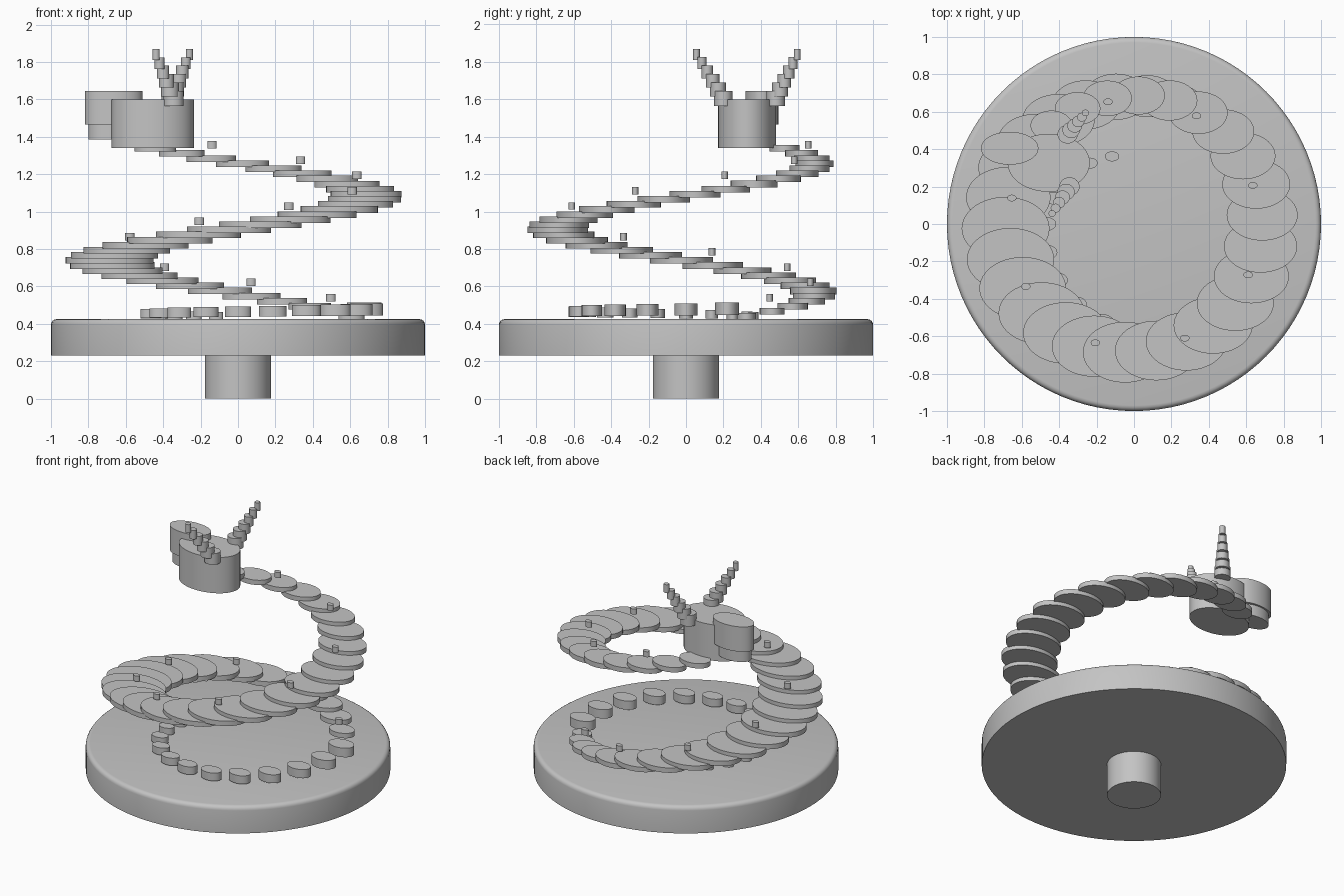
import bpy, bmesh
from math import radians, sin, cos
from mathutils import Matrix, Vector

cube = bpy.data.objects.get("Cube")
if cube:
    bpy.data.objects.remove(cube, do_unlink=True)

grey = bpy.data.materials.new("plain grey")
grey.use_nodes = True
COLOUR = (0.55, 0.55, 0.55, 1)
grey.diffuse_color = COLOUR
grey.node_tree.nodes["Principled BSDF"].inputs["Base Color"].default_value = COLOUR


def add_drum(bm, centre, rx, ry, height, sides=40):
    """Add one closed elliptical cylinder to the mesh."""
    matrix = Matrix.Translation(centre) @ Matrix.Diagonal((rx, ry, height, 1))
    return bmesh.ops.create_cone(bm, cap_ends=True, segments=sides, radius1=1,
                                 radius2=1, depth=1, matrix=matrix)["verts"]


def finish(name, bm):
    mesh = bpy.data.meshes.new(name)
    bm.to_mesh(mesh)
    bm.free()
    mesh.materials.append(grey)
    obj = bpy.data.objects.new(name, mesh)
    bpy.context.collection.objects.link(obj)
    bpy.ops.object.select_all(action="DESELECT")
    obj.select_set(True)
    bpy.context.view_layer.objects.active = obj
    bpy.ops.object.shade_smooth_by_angle(angle=radians(35))


def drums(name, items, sides=40):
    """Make one object from (centre, rx, ry, height) items."""
    bm = bmesh.new()
    for item in items:
        add_drum(bm, *item, sides=sides)
    finish(name, bm)


def lerp(a, b, t):
    return a + (b - a) * t


def polar(degrees, r, z):
    a = radians(degrees)
    return Vector((r * cos(a), r * sin(a), z))


def coil_height(degrees):
    return 0.56 + 0.175 * (degrees - 90) / 90


# Body half-width at each angle along the coil
WIDTHS = [(28, .07), (90, .165), (180, .235), (270, .225), (360, .192), (450, .14), (492, .11)]


def body_width(degrees):
    for (a, wa), (b, wb) in zip(WIDTHS, WIDTHS[1:]):
        if degrees <= b:
            return lerp(wa, wb, (degrees - a) / (b - a))
    return WIDTHS[-1][1]


# Round base with softened top rim, on a stem
bm = bmesh.new()
add_drum(bm, (0, 0, 0.3275), 1, 1, 0.195, sides=96)
rim = [e for e in bm.edges if all(v.co.z > 0.4 for v in e.verts)]
bmesh.ops.bevel(bm, geom=rim, offset=0.03, segments=4, profile=0.5, affect="EDGES")
finish("base", bm)
drums("stem", [((0, 0, 0.12), 0.177, 0.177, 0.24)], sides=64)

# Tail segments spiralling outwards on the base
tail = []
for i in range(16):
    t = i / 15
    rx = lerp(0.038, 0.092, t)
    centre = polar(108 + 18 * i, lerp(0.38, 0.71, t), lerp(0.443, 0.48, t))
    tail.append((centre, rx, rx * 0.7, lerp(0.04, 0.066, t)))
drums("tail", tail)

# Rising coil of overlapping body discs
body = []
for i in range(34):
    angle = 28 + 14 * i
    rx = body_width(angle)
    body.append((polar(angle, 0.687, coil_height(angle)), rx, rx * 0.72, 0.035))
drums("body", body, sides=48)

# Small spines above every third disc
spines = [(polar(42 * k, 0.668, coil_height(42 * k) + 0.073), 0.025, 0.018, 0.04)
          for k in range(1, 12)]
drums("spines", spines, sides=20)

# Head and jaws
drums("head", [((-0.456, 0.327, 1.47), 0.22, 0.155, 0.26)], sides=56)
drums("upper_jaw", [((-0.665, 0.405, 1.555), 0.154, 0.088, 0.18)])
drums("lower_jaw", [((-0.675, 0.405, 1.427), 0.124, 0.075, 0.085)])

# Horns of stepped, shrinking segments
for name, root, tip in (
        ("right_horn", Vector((-0.345, 0.2, 1.605)), Vector((-0.438, 0.056, 1.84))),
        ("left_horn", Vector((-0.355, 0.48, 1.605)), Vector((-0.26, 0.594, 1.84)))):
    horn = []
    for i in range(6):
        t = i / 5
        rx = lerp(0.054, 0.019, t)
        horn.append((root.lerp(tip, t), rx, rx * 0.92, lerp(0.08, 0.06, t)))
    drums(name, horn, sides=24)
